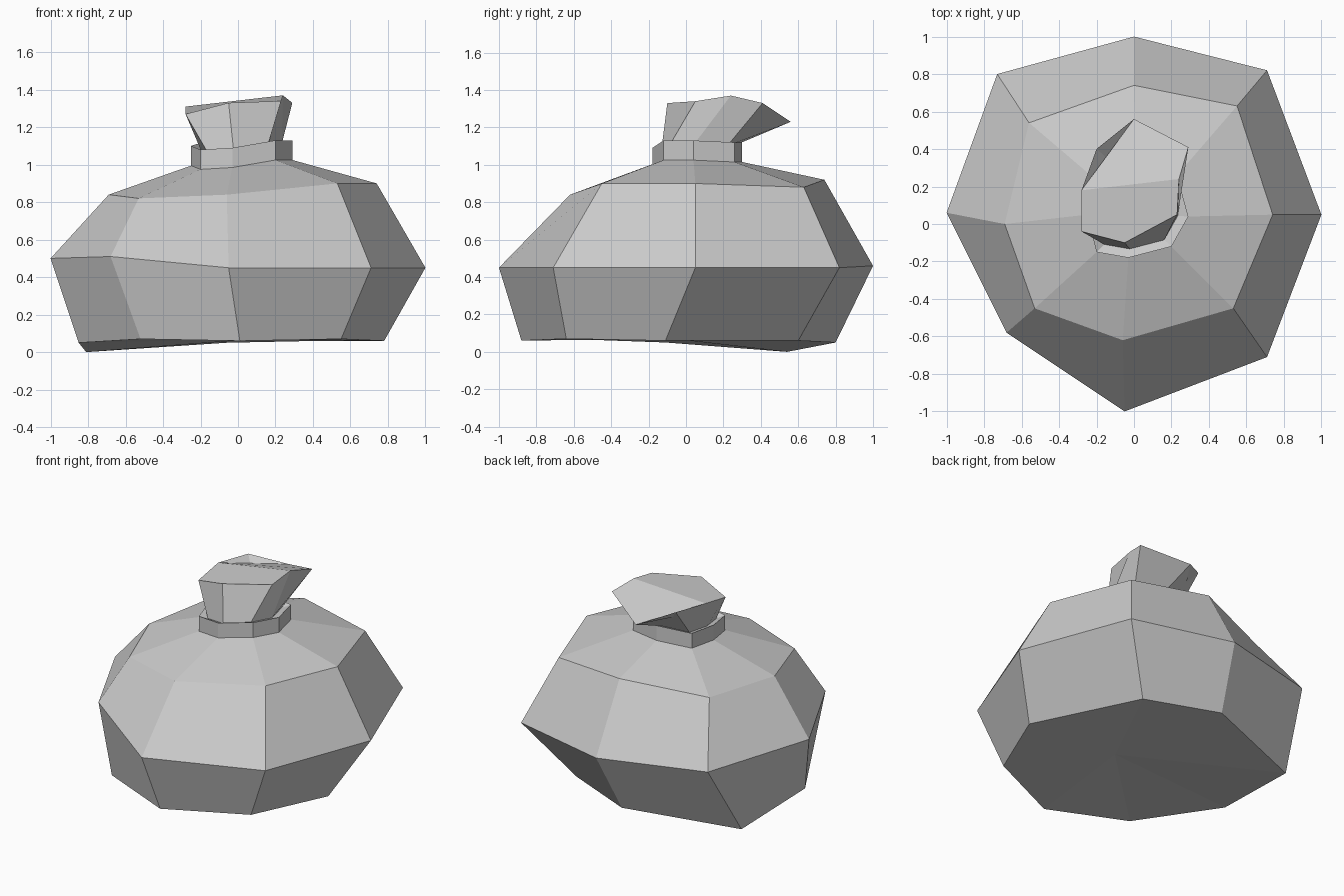
import bpy
import bmesh
from mathutils import Vector

default_cube = bpy.data.objects.get("Cube")
if default_cube:
    bpy.data.objects.remove(default_cube, do_unlink=True)


def make_material(name, colour):
    material = bpy.data.materials.new(name)
    material.use_nodes = True
    material.diffuse_color = colour
    material.node_tree.nodes["Principled BSDF"].inputs["Base Color"].default_value = colour
    return material


cloth = make_material("plain grey cloth", (0.6, 0.6, 0.6, 1))


def resized(ring, scale, lift):
    """Copy a ring, scaled sideways about its own centre and moved in height."""
    centre = sum((Vector(point) for point in ring), Vector()) / len(ring)
    return [(centre.x + (x - centre.x) * scale,
             centre.y + (y - centre.y) * scale,
             z + lift) for x, y, z in ring]


def loft(rings):
    """Skin a stack of rings, open at both ends; return the mesh and its loops."""
    skin = bmesh.new()
    loops = [[skin.verts.new(point) for point in ring] for ring in rings]
    for lower, upper in zip(loops, loops[1:]):
        for i in range(len(lower)):
            j = (i + 1) % len(lower)
            skin.faces.new((lower[i], lower[j], upper[j], upper[i]))
    return skin, loops


def poke(skin, face, position):
    """Divide a face into a fan around a point that is then moved."""
    bmesh.ops.poke(skin, faces=[face])["verts"][0].co = position


def finish(name, skin):
    """Turn an edited skin into a flat-shaded cloth object."""
    skin.normal_update()
    mesh = bpy.data.meshes.new(name)
    skin.to_mesh(mesh)
    skin.free()
    mesh.materials.append(cloth)
    bpy.context.collection.objects.link(bpy.data.objects.new(name, mesh))


def face_with(skin, *corners):
    """Find the face that uses all the given corners."""
    return next(face for face in skin.faces if set(corners) <= set(face.verts))


# Uneven eight-sided outlines, each starting at the front and running round by the left
base = [(.01, -.88, .06), (.55, -.64, .07), (.78, -.11, .06), (.43, .6, .06),
        (-.06, .8, .05), (-.81, .54, 0), (-.85, -.11, .05), (-.52, -.66, .07)]
belly = [(-.05, -1, .45), (.71, -.71, .45), (1, .05, .45), (.71, .82, .45),
         (0, 1, .46), (-.73, .8, .48), (-1, .06, .5), (-.68, -.58, .51)]
shoulder = [(-.06, -.62, .84), (.53, -.45, .9), (.74, .05, .9), (.55, .63, .88),
            (0, .74, .92), (-.56, .54, .86), (-.69, 0, .84), (-.53, -.45, .82)]
tie = [(-.03, -.18, 1.09), (.2, -.12, 1.13), (.29, .04, 1.13), (.23, .26, 1.12),
       (.02, .3, 1.12), (-.22, .25, 1.11), (-.25, .05, 1.1), (-.2, -.15, 1.08)]
mouth = [(-.05, -.1, 1.33), (.23, .05, 1.34), (.24, .24, 1.37), (.29, .41, 1.33),
         (0, .56, 1.23), (-.2, .4, 1.31), (-.28, .18, 1.31), (-.28, -.04, 1.27)]
tie_foot = resized(tie, 1, -.105)
neck = resized(tie, .8, -.02)

# Sagging sack body, narrowing up to the tie, with its underside pushed up a little
body, loops = loft([base, belly, shoulder, tie_foot])
poke(body, body.faces.new(reversed(loops[0])), (.1, -.07, .07))
finish("sack_body", body)

# Tilted band wrapped round the neck, with a lip reaching in to the gathered cloth
finish("neck_tie", loft([tie_foot, tie, neck])[0])

# Gathered cloth flaring out and leaning back above the band, its lid folded across
gather, (_, rim) = loft([neck, mouth])
bmesh.utils.face_split(gather.faces.new(rim), rim[2], rim[6])

# Small sunken pleat at the back corner of the lid
bmesh.utils.face_split(face_with(gather, *rim[4:7]), rim[4], rim[6])
poke(gather, face_with(gather, *rim[4:7]), (-.14, .35, 1.24))
finish("gathered_top", gather)
